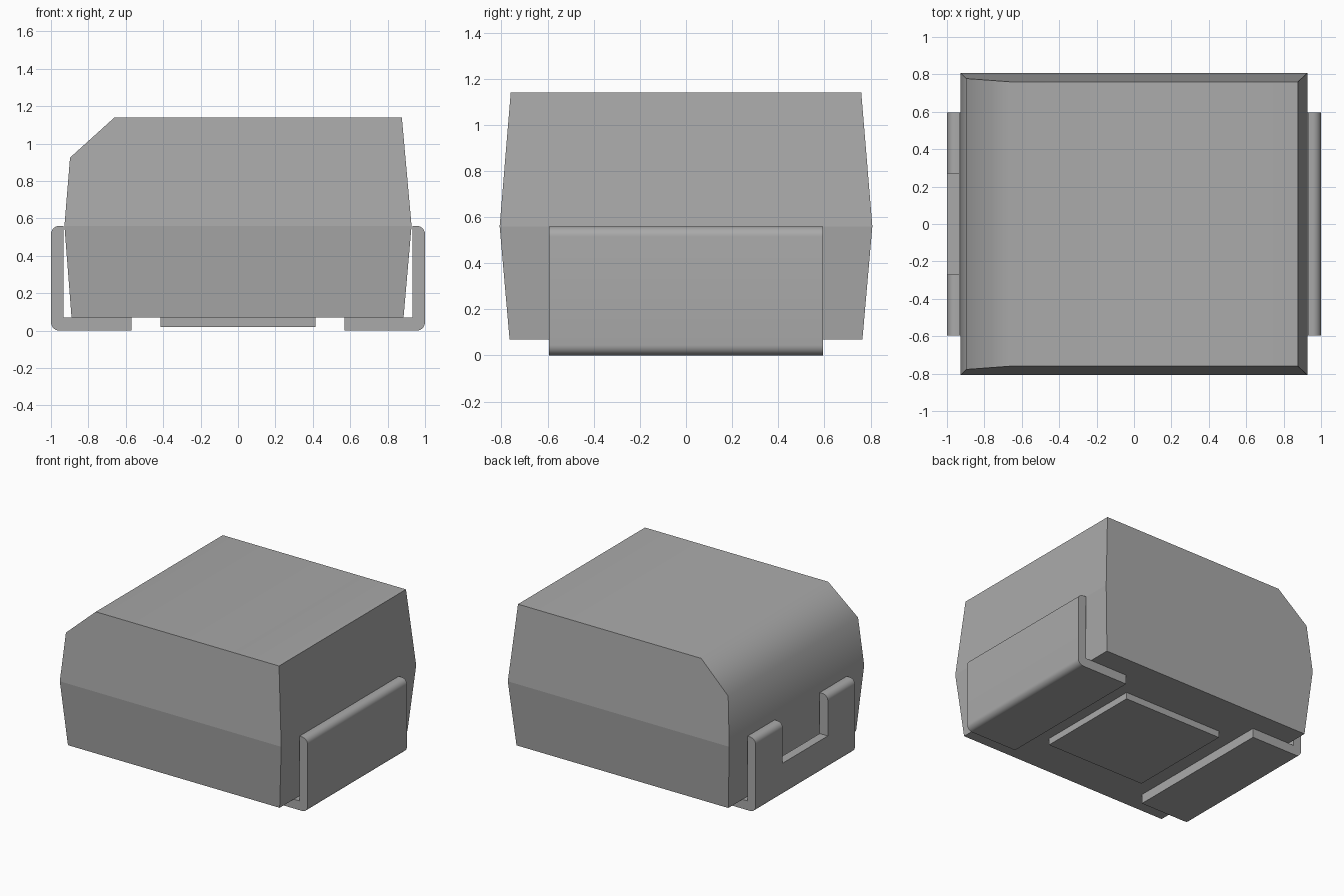
import bpy
import bmesh
import math

cube = bpy.data.objects.get("Cube")
if cube:
    bpy.data.objects.remove(cube, do_unlink=True)

grey = bpy.data.materials.new("plain grey")
grey.use_nodes = True
GREY = (0.4, 0.4, 0.4, 1)
grey.diffuse_color = GREY
grey.node_tree.nodes["Principled BSDF"].inputs["Base Color"].default_value = GREY

MID, BASE, TOP = 0.56, 0.07, 1.14


def prism(name, profile, half_width):
    """Extrude an xz profile along y; half_width(z) gives the taper."""
    bm = bmesh.new()
    front = [bm.verts.new((x, -half_width(z), z)) for x, z in profile]
    back = [bm.verts.new((x, half_width(z), z)) for x, z in profile]
    caps = [bm.faces.new(front), bm.faces.new(back[::-1])]
    for i in range(len(profile)):
        j = (i + 1) % len(profile)
        bm.faces.new((front[j], front[i], back[i], back[j]))
    # Caps that taper both ways are folded along the parting line
    for cap in caps:
        mids = [v for v in cap.verts if abs(v.co.z - MID) < 1e-4]
        if name == "body":
            bmesh.utils.face_split(cap, mids[0], mids[1])
    bmesh.ops.recalc_face_normals(bm, faces=bm.faces)
    mesh = bpy.data.meshes.new(name)
    bm.to_mesh(mesh)
    bm.free()
    mesh.materials.append(grey)
    obj = bpy.data.objects.new(name, mesh)
    bpy.context.collection.objects.link(obj)
    return obj


def activate(obj):
    bpy.ops.object.select_all(action="DESELECT")
    obj.select_set(True)
    bpy.context.view_layer.objects.active = obj


def smooth(obj, degrees):
    activate(obj)
    bpy.ops.object.shade_smooth_by_angle(angle=math.radians(degrees))


def arc(cx, cz, r, start, steps=8):
    angles = [math.radians(start + 90 * i / steps) for i in range(steps + 1)]
    return [(cx + r * math.cos(a), cz + r * math.sin(a)) for a in angles]


# Moulded body with a sloped left-hand shoulder and a parting line
def body_width(z):
    if z > MID:
        return 0.808 - 0.048 * (z - MID) / (TOP - MID)
    return 0.808 - 0.043 * (MID - z) / (MID - BASE)


body = prism("body", [(-0.89, BASE), (0.885, BASE), (0.928, MID), (0.876, TOP),
                      (-0.66, TOP), (-0.898, 0.925), (-0.928, MID)], body_width)
smooth(body, 50)
for edge in body.data.edges:
    if all(abs(body.data.vertices[v].co.z - MID) < 1e-4 for v in edge.vertices):
        edge.use_edge_sharp = True


# Folded metal terminals at each end
def terminal(name, side):
    r = 0.045
    profile = [(0.57, 0), *arc(1 - r, r, r, -90), *arc(1 - r, MID - r, r, 0),
               (0.932, MID), (0.932, BASE), (0.57, BASE)]
    return prism(name, [(side * x, z) for x, z in profile], lambda z: 0.595)


plain_terminal = terminal("plain_terminal", 1)
forked_terminal = terminal("forked_terminal", -1)

# Notch cut in the upright of the forked terminal
cutter = prism("notch_cutter", [(-1.1, 0.25), (-0.91, 0.25), (-0.91, 0.7), (-1.1, 0.7)],
               lambda z: 0.27)
cutter.hide_render = True
notch = forked_terminal.modifiers.new("notch", "BOOLEAN")
notch.operation = "DIFFERENCE"
notch.solver = "EXACT"
notch.object = cutter
activate(forked_terminal)
bpy.ops.object.modifier_apply(modifier=notch.name)
bpy.data.objects.remove(cutter, do_unlink=True)

for obj in (plain_terminal, forked_terminal):
    smooth(obj, 30)

# Square pad under the body
prism("bottom_pad", [(-0.415, 0.02), (0.415, 0.02), (0.415, BASE), (-0.415, BASE)],
      lambda z: 0.415)
